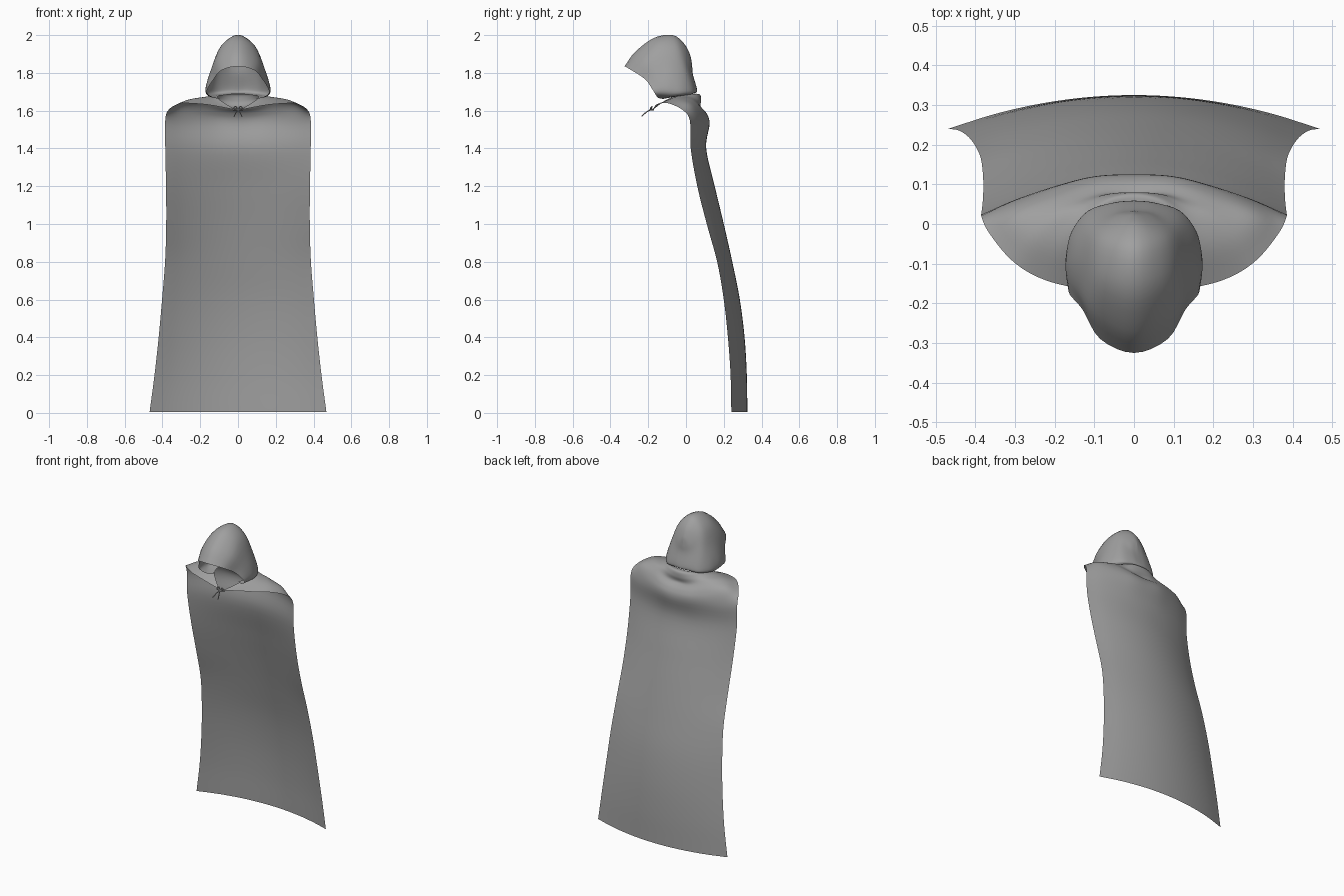
import bpy, bmesh, math
from mathutils import Vector

cloth = bpy.data.materials.new("grey_cloth")
cloth.diffuse_color = (0.35, 0.35, 0.35, 1)


def smooth_path(pts, n):
    """Spline through every point, n steps per span."""
    p = [Vector(q) for q in pts]
    p = [2 * p[0] - p[1]] + p + [2 * p[-1] - p[-2]]
    out = []
    for a, b, c, d in zip(p, p[1:], p[2:], p[3:]):
        for k in range(n):
            t = k / n
            out.append(0.5 * (2 * b + (c - a) * t + (2 * a - 5 * b + 4 * c - d) * t * t
                              + (3 * b - a - 3 * c + d) * t ** 3))
    return out + [p[-2]]


def cloth_sheet(name, half_rows, n, flip=False):
    """Surface through rows that run from the centre line to the right edge, mirrored in x."""
    rows = []
    for half in half_rows:
        left = [(-x, y, z) for x, y, z in reversed(half[1:])]
        rows.append(smooth_path(left + list(half), n))
    cols = [smooth_path(c, n) for c in zip(*rows)]
    bm = bmesh.new()
    grid = [[bm.verts.new(v) for v in c] for c in cols]
    for c0, c1 in zip(grid, grid[1:]):
        for i in range(len(c0) - 1):
            quad = [c0[i], c1[i], c1[i + 1], c0[i + 1]]
            bm.faces.new(quad[::-1] if flip else quad)
    bmesh.ops.remove_doubles(bm, verts=bm.verts, dist=0.0005)
    for f in bm.faces:
        f.smooth = True
    me = bpy.data.meshes.new(name)
    bm.to_mesh(me)
    bm.free()
    me.materials.append(cloth)
    ob = bpy.data.objects.new(name, me)
    bpy.context.collection.objects.link(ob)
    return ob


# Hanging back of the cape: height, half width, y at the side edge, y at the centre
hang = [(0.005, .468, .24, .325), (.2, .442, .236, .322), (.4, .42, .222, .31),
        (.6, .402, .2, .285), (.8, .386, .165, .245), (1.0, .38, .11, .2),
        (1.2, .381, .06, .152), (1.4, .385, .025, .107)]
cape_rows = [[(w * u, e + (c - e) * (1 - u * u), z) for u in (0, .25, .5, .75, 1)]
             for z, w, e, c in hang]
# Shoulders, the fold behind the neck and the neckline
cape_rows += [
    [(0, .125, 1.53), (.1, .12, 1.535), (.2, .095, 1.54), (.3, .06, 1.54), (.385, .02, 1.55)],
    [(0, .108, 1.585), (.1, .105, 1.59), (.2, .075, 1.61), (.3, .03, 1.625), (.367, -.02, 1.605)],
    [(0, .075, 1.615), (.09, .075, 1.625), (.185, .04, 1.655), (.26, -.02, 1.658), (.31, -.09, 1.638)],
    [(0, .08, 1.65), (.08, .07, 1.66), (.15, .02, 1.672), (.2, -.05, 1.668), (.24, -.135, 1.638)],
    [(0, .075, 1.685), (.075, .055, 1.688), (.125, 0, 1.682), (.15, -.07, 1.668), (.15, -.16, 1.63)],
    [(0, .045, 1.69), (.06, .03, 1.685), (.1, -.03, 1.68), (.1, -.1, 1.66), (.015, -.175, 1.605)],
]
cloth_sheet("cape", cape_rows, 5, flip=True)

# Hood: arches from the front opening to the back, each from the crown down to the hem
hood_rows = [
    [(0, -.325, 1.835), (.085, -.29, 1.815), (.13, -.215, 1.765), (.165, -.17, 1.7), (.13, -.15, 1.67)],
    [(0, -.27, 1.91), (.1, -.22, 1.88), (.142, -.165, 1.8), (.172, -.12, 1.71), (.15, -.11, 1.675)],
    [(0, -.17, 1.985), (.09, -.14, 1.94), (.142, -.1, 1.82), (.17, -.08, 1.72), (.16, -.07, 1.68)],
    [(0, -.07, 2.0), (.085, -.06, 1.94), (.13, -.04, 1.82), (.155, -.02, 1.72), (.15, -.02, 1.685)],
    [(0, -.01, 1.955), (.065, -.015, 1.92), (.1, 0, 1.83), (.115, .03, 1.72), (.11, .03, 1.69)],
    [(0, .02, 1.9), (.04, .022, 1.86), (.05, .03, 1.8), (.05, .053, 1.72), (.05, .047, 1.695)],
    [(0, .03, 1.86), (0, .033, 1.83), (0, .037, 1.79), (0, .058, 1.715), (0, .052, 1.695)],
]
# The hem turns inward towards the neck
for row in hood_rows:
    x, y, z = row[-1]
    row.append((x * .7, -.06 + (y + .06) * .7, z - .008))
cloth_sheet("hood", hood_rows, 4)


def cord(name, pts, radius):
    cu = bpy.data.curves.new(name, 'CURVE')
    cu.dimensions = '3D'
    cu.bevel_depth = radius
    cu.bevel_resolution = 1
    cu.use_fill_caps = True
    path = smooth_path(pts, 4)
    sp = cu.splines.new('POLY')
    sp.points.add(len(path) - 1)
    for p, v in zip(sp.points, path):
        p.co = (*v, 1)
    cu.materials.append(cloth)
    ob = bpy.data.objects.new(name, cu)
    bpy.context.collection.objects.link(ob)


# Tie at the throat: cross cord, two loops and two loose ends
cord("neck_cord", [(-.025, -.172, 1.606), (0, -.185, 1.605), (.025, -.172, 1.606)], .005)
for side, s in (("left", -1), ("right", 1)):
    cord(side + "_bow_loop", [(0, -.186, 1.605), (s * .012, -.18, 1.622), (s * .022, -.188, 1.612),
                              (0, -.19, 1.603)], .003)
    cord(side + "_loose_end", [(0, -.188, 1.604), (s * .01, -.21, 1.592), (s * .02, -.235, 1.57)], .003)
